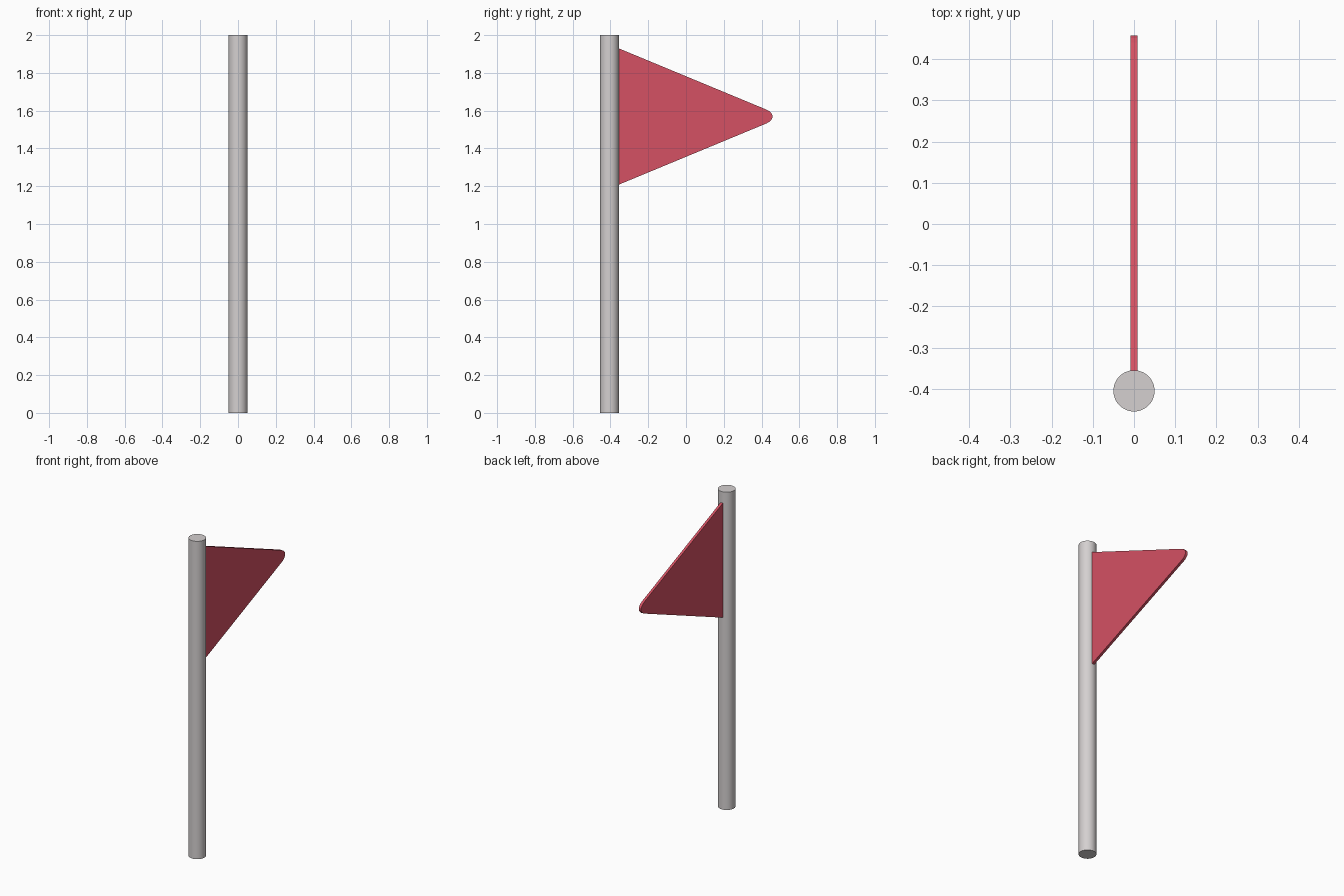
import bpy, bmesh, math

if "Cube" in bpy.data.objects:
    bpy.data.objects.remove(bpy.data.objects["Cube"])


def material(name, rgb):
    m = bpy.data.materials.new(name)
    m.diffuse_color = (*rgb, 1.0)
    m.use_nodes = True
    m.node_tree.nodes["Principled BSDF"].inputs["Base Color"].default_value = m.diffuse_color
    return m


grey = material("pale_grey", (0.66, 0.63, 0.63))
red = material("flag_red", (0.66, 0.082, 0.125))

POLE_Y, POLE_R = -0.405, 0.05

# Pole: smooth round post
bpy.ops.mesh.primitive_cylinder_add(vertices=48, radius=POLE_R, depth=2.0,
                                    location=(0, POLE_Y, 1.0))
pole = bpy.context.object
pole.name = "pole"
pole.data.materials.append(grey)
bpy.ops.object.shade_smooth_by_angle(angle=math.radians(30))

# Pennant: thin triangular sheet with a rounded tip, set into the pole
MID_Z, HALF_T = 1.569, 0.008
upper = [(POLE_Y + 0.01, 0.377), (0.425, 0.037), (0.440, 0.029),
         (0.452, 0.017), (0.458, 0.006)]
outline = upper + [(y, -z) for y, z in reversed(upper)]

bm = bmesh.new()
face = bm.faces.new([bm.verts.new((-HALF_T, y, MID_Z + z)) for y, z in outline])
extruded = bmesh.ops.extrude_face_region(bm, geom=[face])["geom"]
bmesh.ops.translate(bm, vec=(2 * HALF_T, 0, 0),
                    verts=[v for v in extruded if isinstance(v, bmesh.types.BMVert)])
bmesh.ops.recalc_face_normals(bm, faces=bm.faces)
mesh = bpy.data.meshes.new("pennant")
bm.to_mesh(mesh)
bm.free()
mesh.materials.append(red)
pennant = bpy.data.objects.new("pennant", mesh)
bpy.context.collection.objects.link(pennant)
